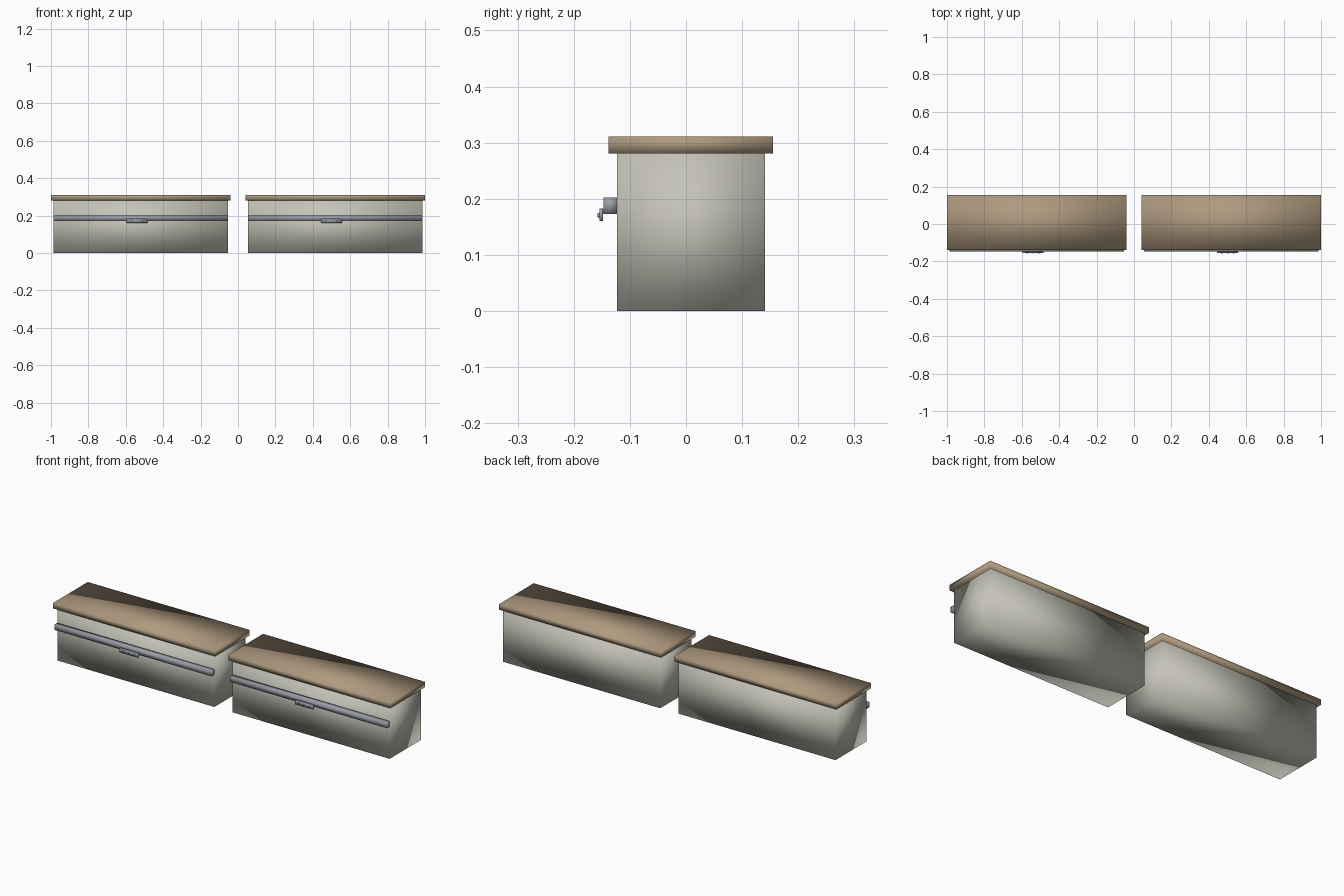
import bpy, bmesh
from math import pi
from mathutils import Matrix

if "Cube" in bpy.data.objects:
    bpy.data.objects.remove(bpy.data.objects["Cube"])


def colour(name, rgb):
    m = bpy.data.materials.new(name)
    m.diffuse_color = (*rgb, 1)
    m.use_nodes = True
    m.node_tree.nodes["Principled BSDF"].inputs["Base Color"].default_value = m.diffuse_color
    return m


PAINT = colour("grey_beige_paint", (0.56, 0.55, 0.48))
WOOD = colour("brown_wood", (0.42, 0.32, 0.21))
METAL = colour("blue_grey_metal", (0.32, 0.34, 0.38))


def finish(bm, name, mat):
    for f in bm.faces:
        f.smooth = True
    me = bpy.data.meshes.new(name)
    bm.to_mesh(me)
    bm.free()
    me.materials.append(mat)
    ob = bpy.data.objects.new(name, me)
    bpy.context.collection.objects.link(ob)
    return ob


def box(name, x, y, z, mat):
    bm = bmesh.new()
    bmesh.ops.create_cube(bm, size=1)
    for v in bm.verts:
        v.co = [a[0] + (c + 0.5) * (a[1] - a[0]) for c, a in zip(v.co, (x, y, z))]
    return finish(bm, name, mat)


def stud(name, x, y, z, r, depth, mat):
    bm = bmesh.new()
    bmesh.ops.create_cone(bm, cap_ends=True, segments=12, radius1=r, radius2=r, depth=depth,
                          matrix=Matrix.Translation((x, y, z)) @ Matrix.Rotation(pi / 2, 4, 'X'))
    return finish(bm, name, mat)


# Two identical units side by side
for side, cx in (("left", -0.52), ("right", 0.52)):
    # Cabinet body and overhanging worktop
    box(side + "_body", (cx - 0.466, cx + 0.466), (-0.123, 0.141), (0, 0.281), PAINT)
    box(side + "_worktop", (cx - 0.48, cx + 0.48), (-0.138, 0.155), (0.281, 0.311), WOOD)
    # Front rail
    box(side + "_rail", (cx - 0.466, cx + 0.466), (-0.147, -0.123), (0.173, 0.202), METAL)
    # Control plate hanging on the rail, with its mount and three studs
    px = cx - 0.02
    box(side + "_plate_mount", (px - 0.04, px + 0.04), (-0.149, -0.146), (0.174, 0.181), METAL)
    box(side + "_plate", (px - 0.055, px + 0.055), (-0.154, -0.148), (0.16, 0.183), METAL)
    for i in (-1, 0, 1):
        stud(f"{side}_stud_{i + 2}", px + i * 0.032, -0.1555, 0.171, 0.004, 0.004, METAL)
